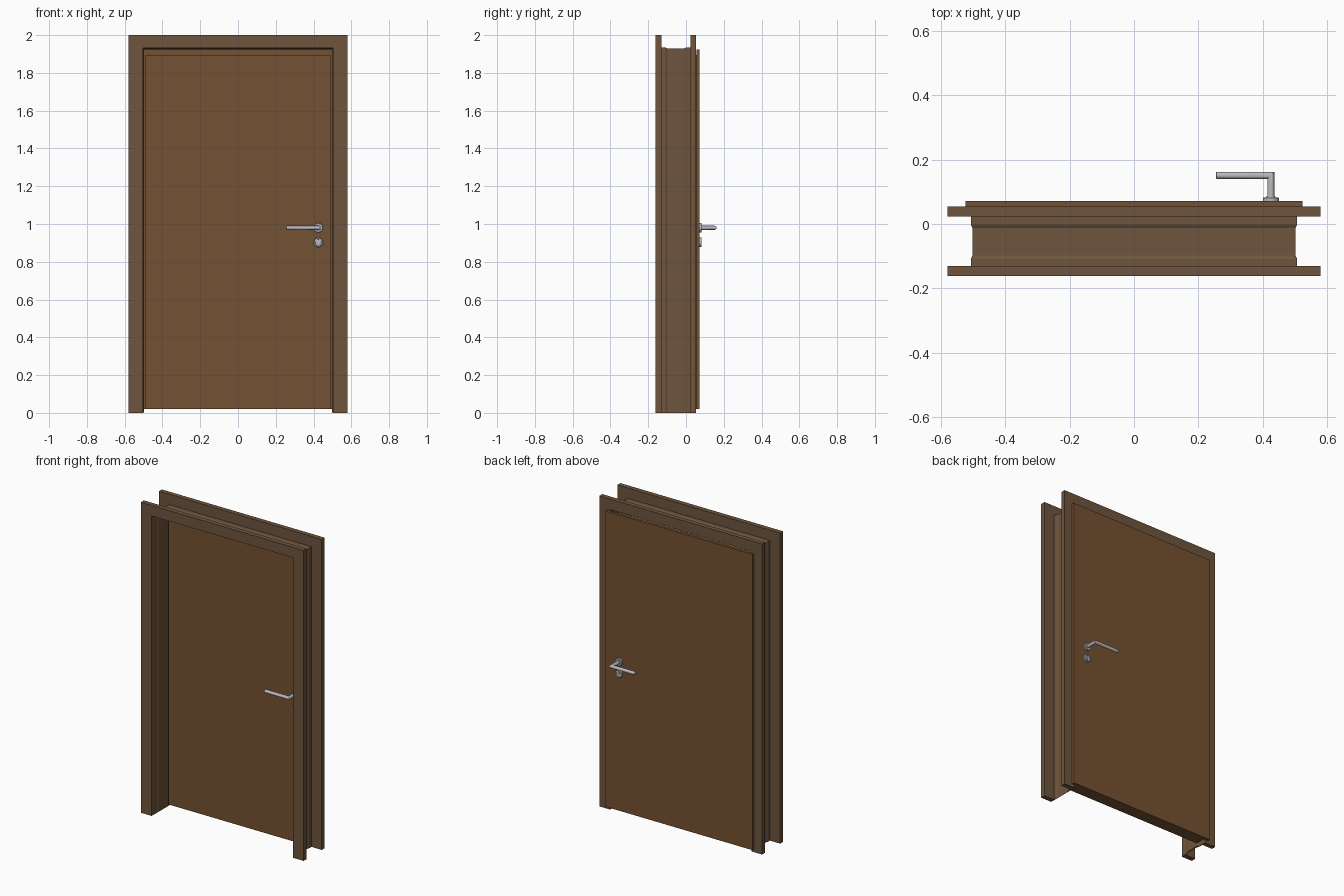
import bpy, bmesh, math

if "Cube" in bpy.data.objects:
    bpy.data.objects.remove(bpy.data.objects["Cube"])


def material(name, rgb):
    m = bpy.data.materials.new(name)
    m.diffuse_color = (*rgb, 1)
    m.use_nodes = True
    m.node_tree.nodes["Principled BSDF"].inputs["Base Color"].default_value = m.diffuse_color
    return m


FRAME = material("frame_wood", (0.155, 0.09, 0.046))
DOOR = material("door_wood", (0.175, 0.083, 0.032))
METAL = material("satin_metal", (0.5, 0.5, 0.52))


def finish(bm, name, mat, smooth=False):
    bmesh.ops.recalc_face_normals(bm, faces=bm.faces)
    me = bpy.data.meshes.new(name)
    bm.to_mesh(me)
    bm.free()
    ob = bpy.data.objects.new(name, me)
    bpy.context.collection.objects.link(ob)
    me.materials.append(mat)
    if smooth:
        bpy.ops.object.select_all(action='DESELECT')
        ob.select_set(True)
        bpy.context.view_layer.objects.active = ob
        bpy.ops.object.shade_smooth_by_angle(angle=math.radians(35))
    return ob


def loft(bm, rings, caps=True):
    """Skin a list of closed rings with quads."""
    vs = [[bm.verts.new(p) for p in r] for r in rings]
    n = len(rings[0])
    for a, b in zip(vs, vs[1:]):
        for i in range(n):
            bm.faces.new((a[i], a[(i + 1) % n], b[(i + 1) % n], b[i]))
    if caps:
        bm.faces.new(vs[0])
        bm.faces.new(vs[-1])


def box(name, x0, x1, y0, y1, z0, z1, mat):
    bm = bmesh.new()
    loft(bm, [[(x0, y0, z), (x1, y0, z), (x1, y1, z), (x0, y1, z)] for z in (z0, z1)])
    return finish(bm, name, mat)


def arch(name, profile, mat, top_off, bottom=lambda w: 0.0):
    """Sweep a (half width, y) section up one jamb, across the head and down."""
    rings = [[(s * w, y, bottom(w) if low else w + top_off) for w, y in profile]
             for s, low in ((-1, 1), (-1, 0), (1, 0), (1, 1))]
    bm = bmesh.new()
    loft(bm, rings)
    return finish(bm, name, mat)


# Front and back casings (flat mitred boards)
def casing(name, y0, y1):
    bm = bmesh.new()
    pts = [[(0.503, y0, 1.932), (0.58, y0, 2.0), (0.58, y1, 2.0), (0.503, y1, 1.932)]]
    top = pts[0]
    loft(bm, [[(s * x, y, 0 if low else z) for x, y, z in top]
              for s, low in ((-1, 1), (-1, 0), (1, 0), (1, 1))])
    finish(bm, name, FRAME)


casing("front_casing", -0.161, -0.13)
casing("back_casing", 0.024, 0.054)

# Thin lining between the casings, slightly waisted in the middle
outer = [(0.507, -0.131), (0.507, -0.108), (0.502, -0.098),
         (0.502, -0.012), (0.507, -0.002), (0.507, 0.026)]
inner = [(w - 0.005, y) for w, y in reversed(outer)]
arch("frame_lining", outer + inner, FRAME, 1.427,
     lambda w: 0.006 if w in (0.502 - 0.005,) else 0.0)

# Door leaf with its wider overlapping back face
box("door_leaf", -0.49, 0.49, -0.01, 0.055, 0.02, 1.895, DOOR)
box("door_overlap", -0.523, 0.523, 0.0545, 0.072, 0.02, 1.925, DOOR)


# Handle sets, one on each face: d is the outward direction along y
def turned(name, x, z, profile, face, d, seg=24):
    bm = bmesh.new()
    loft(bm, [[(x + r * math.cos(2 * math.pi * i / seg), face + d * o,
                z + r * math.sin(2 * math.pi * i / seg)) for i in range(seg)]
              for r, o in profile])
    return finish(bm, name, METAL, True)


def handle_set(side, face, d):
    hx, hz, kz = 0.425, 0.98, 0.903
    turned(side + "_handle_rosette", hx, hz,
           [(0.025, -0.001), (0.025, 0.009), (0.023, 0.011), (0.015, 0.011), (0.014, 0.014)],
           face, d)
    # Keyhole rosette with a dished centre, lock barrel and key slot
    turned(side + "_key_rosette", hx, kz,
           [(0.025, -0.001), (0.025, 0.009), (0.023, 0.011), (0.017, 0.011), (0.016, 0.007)],
           face, d)
    turned(side + "_lock_barrel", hx, kz + 0.005, [(0.0075, 0.006), (0.0075, 0.011)], face, d, 16)
    ya, yb = sorted((face + d * 0.006, face + d * 0.0105))
    box(side + "_lock_body", hx - 0.004, hx + 0.004, ya, yb, kz - 0.013, kz + 0.003, METAL)

    # Lever: round post with a mitred corner into the grip
    r, reach, tip, seg = 0.0108, 0.079, 0.254, 20
    ring = [(math.cos(2 * math.pi * i / seg), math.sin(2 * math.pi * i / seg)) for i in range(seg)]
    rings = [[(hx + r * c, face + d * 0.01, hz + r * s) for c, s in ring],
             [(hx + r * c, face + d * (reach + r * c), hz + r * s) for c, s in ring]]
    for x, k in ((tip + 0.002, r), (tip, r * 0.85)):
        rings.append([(x, face + d * (reach + k * c), hz + k * s) for c, s in ring])
    bm = bmesh.new()
    loft(bm, rings)
    finish(bm, side + "_lever", METAL, True)


handle_set("back", 0.072, 1)
handle_set("front", -0.01, -1)
